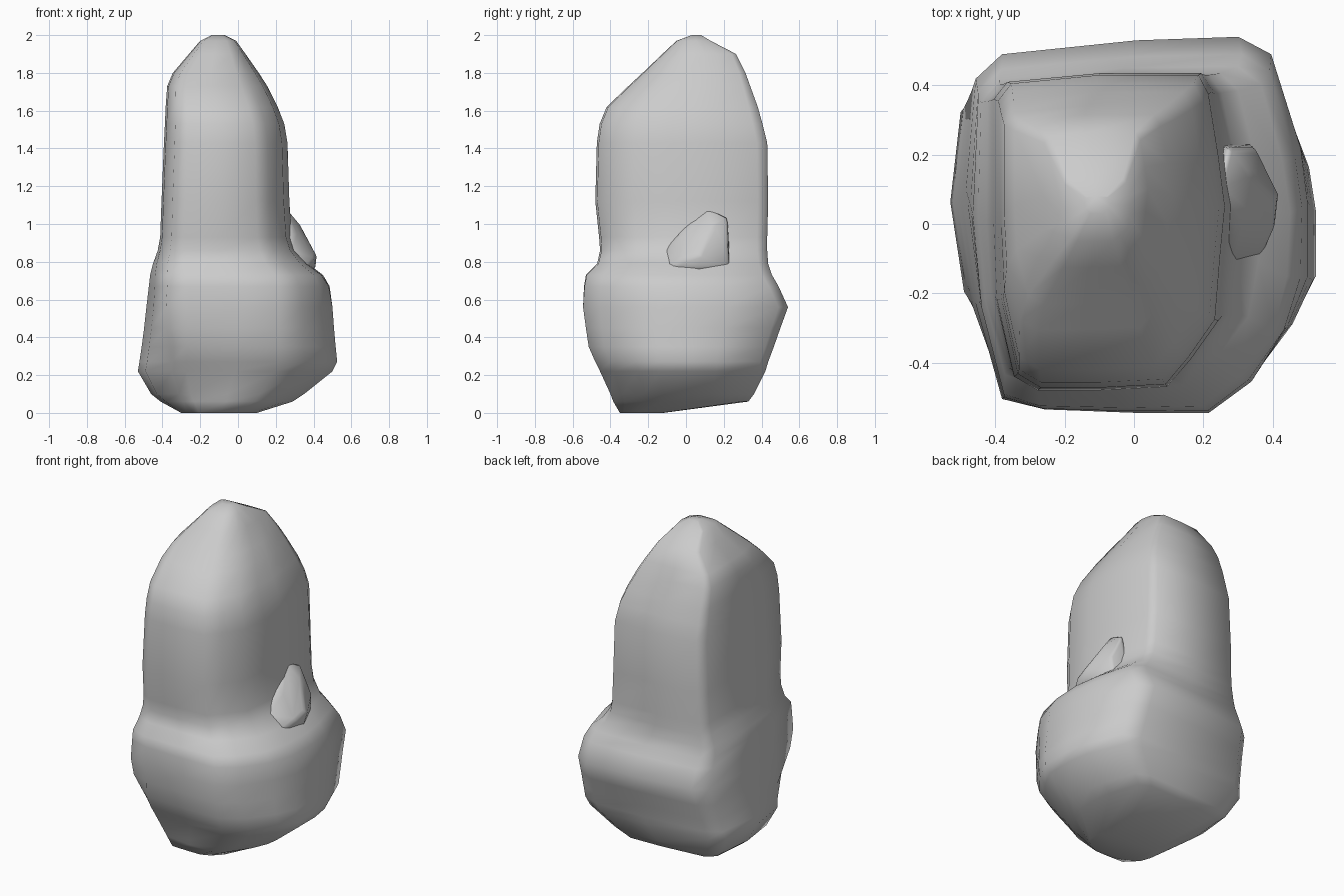
import bpy, bmesh
from mathutils import Vector

if "Cube" in bpy.data.objects:
    bpy.data.objects.remove(bpy.data.objects["Cube"])


def finish(bm, name, angle):
    bmesh.ops.recalc_face_normals(bm, faces=bm.faces[:])
    mesh = bpy.data.meshes.new(name)
    bm.to_mesh(mesh)
    bm.free()
    obj = bpy.data.objects.new(name, mesh)
    bpy.context.collection.objects.link(obj)
    bpy.ops.object.select_all(action='DESELECT')
    obj.select_set(True)
    bpy.context.view_layer.objects.active = obj
    bpy.ops.object.shade_smooth_by_angle(angle=angle)
    return obj


def unit(outline):
    """Rescale an outline so it fills 0..1 in both axes."""
    xs, ys = zip(*outline)
    return [((x - min(xs)) / (max(xs) - min(xs)),
             (y - min(ys)) / (max(ys) - min(ys))) for x, y in outline]


# Plan outlines of the wide boulder and the pillar, matched point for point
BOULDER = unit([(-.41, -.50), (-.28, -.53), (0, -.54), (.22, -.54), (.35, -.45),
                (.46, -.29), (.52, -.15), (.52, .07), (.50, .22), (.41, .49),
                (.31, .54), (0, .53), (-.41, .49), (-.49, .42), (-.52, .10), (-.48, -.22)])
PILLAR = unit([(-.35, -.44), (-.28, -.48), (-.10, -.48), (.10, -.47), (.17, -.39),
               (.25, -.28), (.265, -.10), (.28, .05), (.26, .20), (.23, .38),
               (.20, .435), (-.10, .435), (-.37, .41), (-.41, .36), (-.41, 0), (-.40, -.22)])

# Height, left, right, front, back of each ring
RINGS = [
    (0, -.30, .10, -.35, -.12),
    (.06, -.41, .29, -.385, .33), (.10, -.46, .35, -.40, .36),
    (.22, -.53, .50, -.455, .42), (.27, -.522, .525, -.48, .435),
    (.35, -.51, .517, -.515, .465), (.45, -.497, .508, -.53, .50),
    (.56, -.485, .50, -.545, .54),
    (.67, -.472, .485, -.54, .49), (.73, -.465, .45, -.53, .455),
    (.79, -.45, .37, -.47, .435), (.86, -.425, .31, -.455, .43),
    (.93, -.412, .285, -.46, .43), (1.12, -.405, .272, -.48, .435),
    (1.43, -.392, .262, -.472, .43), (1.53, -.387, .245, -.457, .405),
    (1.62, -.383, .21, -.42, .38), (1.73, -.375, .155, -.305, .34),
    (1.80, -.345, .11, -.23, .315), (1.90, -.26, .04, -.125, .265),
    (1.97, -.20, -.01, -.05, .13), (2.0, -.14, -.07, .03, .08),
]

# Rock body: boulder flowing up into the pillar
bm = bmesh.new()
loops = []
for z, x0, x1, y0, y1 in RINGS:
    t = min(max((z - .6) / .3, 0), 1)
    loops.append([bm.verts.new((x0 + (x1 - x0) * (a[0] + (b[0] - a[0]) * t),
                                y0 + (y1 - y0) * (a[1] + (b[1] - a[1]) * t), z))
                  for a, b in zip(BOULDER, PILLAR)])
n = len(BOULDER)
for low, high in zip(loops, loops[1:]):
    for i in range(n):
        j = (i + 1) % n
        bm.faces.new((low[i], low[j], high[j], high[i]))
bm.faces.new(loops[0][::-1])
bm.faces.new(loops[-1])

# Flatten the undercut facet at the lower front-left corner
normal = Vector((-.637, -.637, -.43)).normalized()
for v in bm.verts:
    over = normal.dot(v.co) - .353
    if over > 0 and v.co.z < .6:
        v.co.x -= normal.x * over * 1.2
        v.co.y -= normal.y * over * 1.2
finish(bm, "rock_body", 1.2)

# Side knob leaning against the pillar above the right shoulder
bm = bmesh.new()
for p in [(.405, -.02, .81), (.415, .07, .84), (.41, .07, .76), (.35, .22, .88),
          (.34, .23, .77), (.27, .22, 1.04), (.34, .14, .98), (.27, -.14, .85),
          (.36, -.12, .75), (.20, 0, .68), (.20, .24, .68), (.24, .10, 1.10),
          (.29, 0, .98)]:
    bm.verts.new(Vector(p))
bmesh.ops.convex_hull(bm, input=bm.verts[:])
knob = finish(bm, "side_knob", 1.6)
bevel = knob.modifiers.new("soft_edges", 'BEVEL')
bevel.width = .02
bevel.segments = 2
